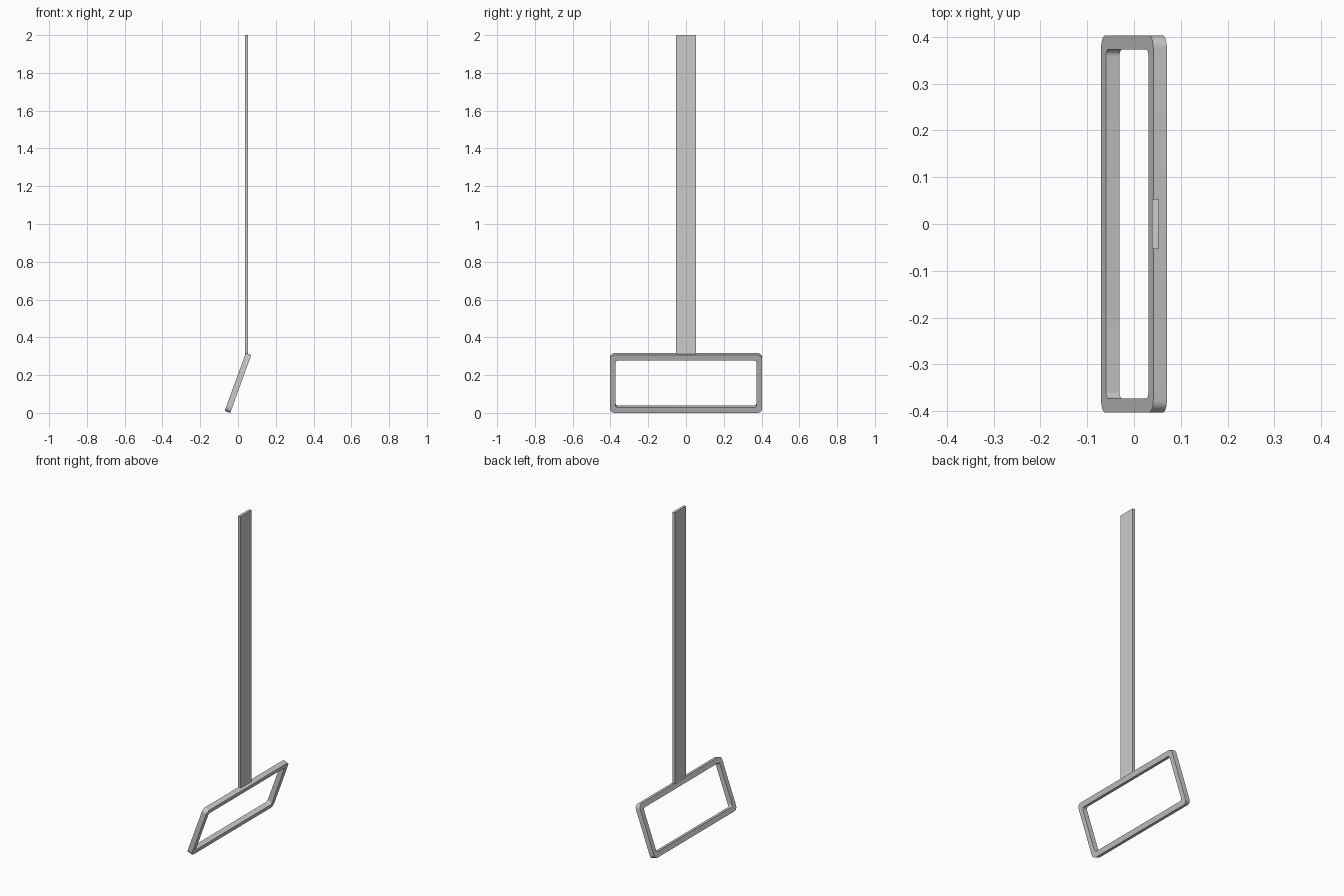
import bpy, bmesh, math

if "Cube" in bpy.data.objects:
    bpy.data.objects.remove(bpy.data.objects["Cube"])

TILT = math.radians(20)
HALF_W, HALF_L, THICK, BORDER = 0.403, 0.163, 0.031, 0.03
FRAME_Z = HALF_L * math.cos(TILT) + THICK / 2 * math.sin(TILT)


def rounded_rect(hw, hl, r, steps=8):
    """Counter-clockwise outline of a rounded rectangle in (y, z)."""
    pts = []
    for i, (sy, sz) in enumerate([(1, 1), (-1, 1), (-1, -1), (1, -1)]):
        for k in range(steps + 1):
            a = math.pi / 2 * (i + k / steps)
            pts.append((sy * (hw - r) + r * math.cos(a), sz * (hl - r) + r * math.sin(a)))
    return pts


def finish(name, bm):
    bmesh.ops.recalc_face_normals(bm, faces=bm.faces)
    mesh = bpy.data.meshes.new(name)
    bm.to_mesh(mesh)
    bm.free()
    obj = bpy.data.objects.new(name, mesh)
    bpy.context.collection.objects.link(obj)
    return obj


# Tilted rectangular frame: four outlines joined into a closed ring
bm = bmesh.new()
outer = rounded_rect(HALF_W, HALF_L, 0.026)
inner = rounded_rect(HALF_W - BORDER, HALF_L - BORDER, 0.014)
t = THICK / 2
rings = [[bm.verts.new((x, y, z)) for y, z in outline]
         for x, outline in [(-t, outer), (t, outer), (t, inner), (-t, inner)]]
n = len(outer)
for i, ring in enumerate(rings):
    nxt = rings[(i + 1) % 4]
    for j in range(n):
        k = (j + 1) % n
        bm.faces.new((ring[j], ring[k], nxt[k], nxt[j]))
frame = finish("tilted_frame", bm)
frame.location.z = FRAME_Z
frame.rotation_euler.y = TILT
bpy.context.view_layer.objects.active = frame
frame.select_set(True)
bpy.ops.object.shade_smooth_by_angle(angle=math.radians(30))

# Flat hanging bar, standing on the upper rail
bottom, top = 0.309, 2.0
bm = bmesh.new()
bmesh.ops.create_cube(bm, size=1)
bmesh.ops.scale(bm, vec=(0.016, 0.107, top - bottom), verts=bm.verts)
bar = finish("flat_bar", bm)
bar.location = (0.046, 0, (top + bottom) / 2)
